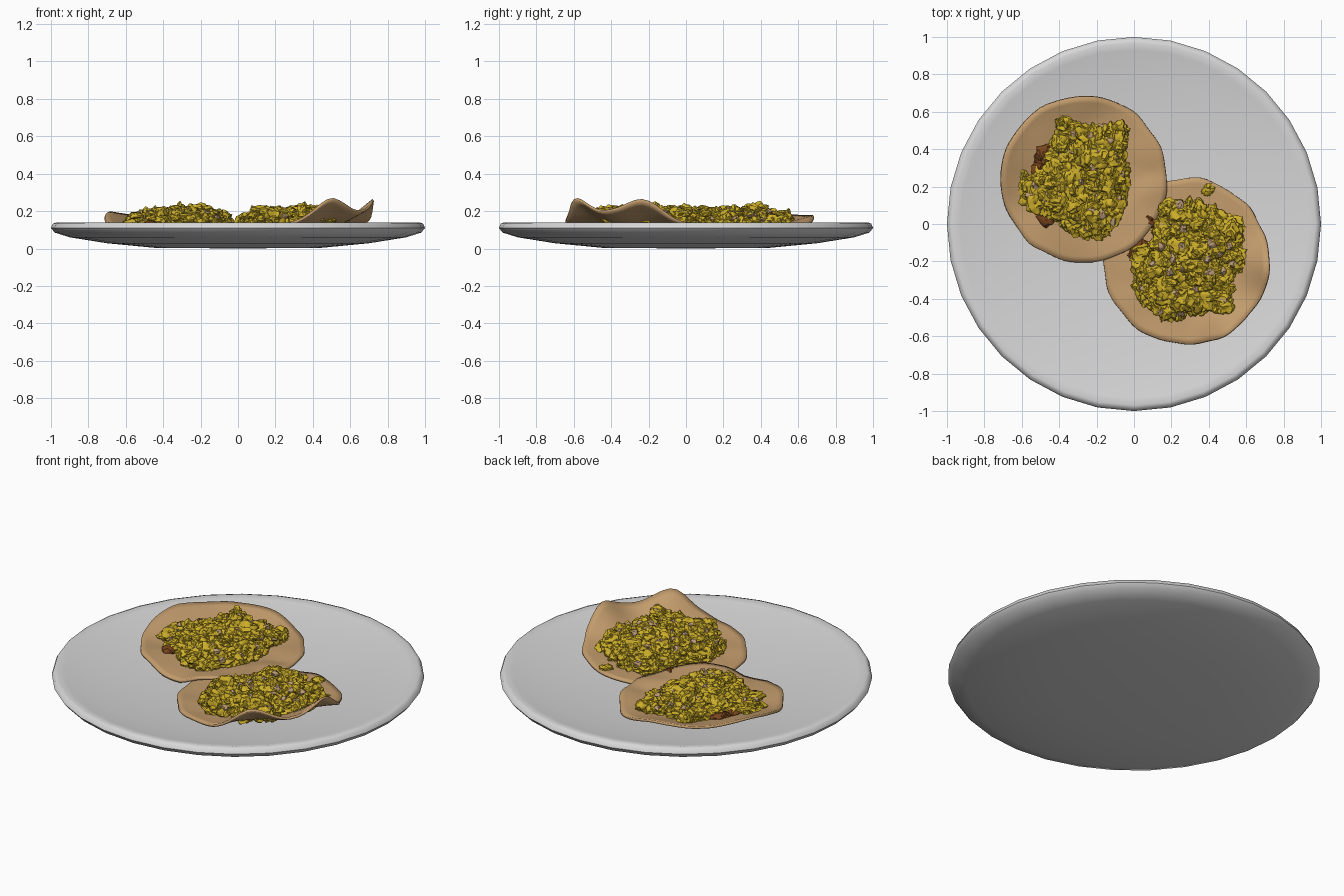
import bpy, bmesh, math, random
from mathutils import Vector, noise

if "Cube" in bpy.data.objects:
    bpy.data.objects.remove(bpy.data.objects["Cube"])

random.seed(4)


def material(name, rgb):
    m = bpy.data.materials.new(name)
    m.diffuse_color = (*rgb, 1)
    m.use_nodes = True
    m.node_tree.nodes["Principled BSDF"].inputs["Base Color"].default_value = m.diffuse_color
    return m


WHITE = material("plate white", (0.68, 0.68, 0.68))
TORTILLA = material("tortilla tan", (0.54, 0.33, 0.15))
EGG = material("egg yellow", (0.60, 0.42, 0.022))
MEAT = material("meat brown", (0.19, 0.06, 0.012))
BITS = material("onion beige", (0.50, 0.32, 0.18))


def finish(name, bm, mat, angle=40):
    bmesh.ops.recalc_face_normals(bm, faces=bm.faces)
    me = bpy.data.meshes.new(name)
    bm.to_mesh(me)
    bm.free()
    me.materials.append(mat)
    for p in me.polygons:
        p.use_smooth = True
    me.set_sharp_from_angle(angle=math.radians(angle))
    ob = bpy.data.objects.new(name, me)
    bpy.context.collection.objects.link(ob)
    return ob


# Plate: lathed profile with 32 sides
INNER = [(0.97, 0.14), (0.93, 0.132), (0.8, 0.112), (0.6, 0.09), (0.3, 0.072), (0, 0.068)]
OUTER = [(0, 0), (0.45, 0.004), (0.7, 0.028), (0.9, 0.06), (0.98, 0.085), (1.0, 0.11), (0.99, 0.133)]
bm = bmesh.new()
vs = [bm.verts.new((0, r, z)) for r, z in OUTER + INNER]
es = [bm.edges.new(p) for p in zip(vs, vs[1:])]
bmesh.ops.spin(bm, geom=vs + es, cent=(0, 0, 0), axis=(0, 0, 1), angle=math.tau, steps=32)
bmesh.ops.remove_doubles(bm, verts=bm.verts, dist=0.0005)
finish("plate", bm, WHITE, 50)


def bowl(x, y):
    """Height of the plate's inner surface."""
    r = math.hypot(x, y)
    for (r1, z1), (r0, z0) in zip(INNER, INNER[1:]):
        if r0 <= r <= r1:
            return z0 + (z1 - z0) * (r - r0) / (r1 - r0)
    return 0.14


# Tortillas: thin discs following the plate, with lifted, wavy edges
R = 0.445
C1, C2 = (-0.27, 0.24), (0.28, -0.2)


def bump(deg, centre, width):
    d = (deg - centre + 180) % 360 - 180
    return math.exp(-(d / width) ** 2)


def height(which, x, y):
    cx, cy = (C1, C2)[which]
    rho = math.hypot(x - cx, y - cy) / R
    deg = math.degrees(math.atan2(y - cy, x - cx))
    edge = max(0, (rho - 0.5) / 0.5) ** 1.4
    z = bowl(x, y) + 0.022 + 0.006 * noise.noise(Vector((x * 7, y * 7, which * 5)))
    if which:
        lift = 0.11 * bump(deg, -3, 18) + 0.115 * bump(deg, -60, 18) + 0.045 * bump(deg, -30, 20)
    else:
        lift = 0.045 * bump(deg, 140, 60) + 0.012 * math.sin(math.radians(deg * 5))
        over = 1 - math.hypot(x - C2[0], y - C2[1]) / R
        z += 0.024 * min(1, max(0, (over + 0.15) / 0.2))
    return z + edge * lift


def tortilla(name, which):
    cx, cy = (C1, C2)[which]
    bm = bmesh.new()
    rings, n, grid = 14, 80, []
    for i in range(1, rings + 1):
        ring = []
        for j in range(n):
            a = math.tau * j / n
            w = 1 + 0.03 * noise.noise(Vector((math.cos(a) * 3, math.sin(a) * 3, which * 9)))
            r = R * i / rings * w
            x, y = cx + r * math.cos(a), cy + r * math.sin(a)
            ring.append(bm.verts.new((x, y, height(which, x, y))))
        grid.append(ring)
    mid = bm.verts.new((cx, cy, height(which, cx, cy)))
    for j in range(n):
        k = (j + 1) % n
        bm.faces.new((mid, grid[0][j], grid[0][k]))
        for a, b in zip(grid, grid[1:]):
            bm.faces.new((a[j], b[j], b[k], a[k]))
    ob = finish(name, bm, TORTILLA, 60)
    mod = ob.modifiers.new("thickness", 'SOLIDIFY')
    mod.thickness = 0.014
    mod.offset = -1


tortilla("left_tortilla", 0)
tortilla("right_tortilla", 1)


# Fillings: heaps of crumpled lumps scattered inside an outline
def lump(bm, p, size, flat=0.8, detail=3, rough=0.55):
    new = bmesh.ops.create_icosphere(bm, subdivisions=detail, radius=1)["verts"]
    seed = Vector([random.uniform(-50, 50) for _ in range(3)])
    sx, sy = random.uniform(0.8, 1.3), random.uniform(0.8, 1.3)
    for v in new:
        d = v.co.copy()
        k = size * (1 + rough * noise.noise(d * 1.5 + seed) + 0.35 * noise.noise(d * 3.5 + seed))
        v.co = Vector(p) + Vector((d.x * sx, d.y * sy, d.z * flat)) * k


def edge_depth(poly, x, y):
    """Distance inside the outline, or -1 when outside."""
    inside, best = False, 9
    for (ax, ay), (bx, by) in zip(poly, poly[1:] + poly[:1]):
        if (ay > y) != (by > y) and x < ax + (bx - ax) * (y - ay) / (by - ay):
            inside = not inside
        t = ((x - ax) * (bx - ax) + (y - ay) * (by - ay)) / ((bx - ax) ** 2 + (by - ay) ** 2)
        t = min(1, max(0, t))
        best = min(best, math.hypot(x - ax - t * (bx - ax), y - ay - t * (by - ay)))
    return best if inside else -1


def scatter(poly, count, margin, gap):
    """Well-spaced random points inside the outline."""
    xs, ys = zip(*poly)
    pts, tries = [], 0
    while len(pts) < count and tries < 6000:
        tries += 1
        x, y = random.uniform(min(xs), max(xs)), random.uniform(min(ys), max(ys))
        d = edge_depth(poly, x, y)
        if d > margin and all(math.hypot(x - q[0], y - q[1]) > gap for q in pts):
            pts.append((x, y, d))
    return pts


def filling(side, which, poly, meat_spots, extra):
    # scrambled egg: a low bed layer and a raised top layer
    bm = bmesh.new()
    for x, y, d in scatter(poly, 90, 0.025, 0.04):
        lump(bm, (x, y, height(which, x, y) + 0.025), 0.042)
    for x, y, d in scatter(poly, 110, 0.025, 0.036):
        z = height(which, x, y) + 0.03 + 0.055 * min(1, d / 0.11) + random.uniform(-0.018, 0.02)
        lump(bm, (x, y, z), random.uniform(0.03, 0.043), random.uniform(0.6, 1.0))
    for x, y in extra:
        lump(bm, (x, y, height(which, x, y) + 0.015), 0.025)
    finish(side + "_scrambled_egg", bm, EGG, 35)
    # browned meat showing from under the egg
    bm = bmesh.new()
    for x, y in meat_spots:
        for _ in range(3):
            px, py = x + random.uniform(-0.02, 0.02), y + random.uniform(-0.03, 0.03)
            lump(bm, (px, py, height(which, px, py) + 0.015), 0.036, 0.7, 2)
    finish(side + "_meat", bm, MEAT, 35)
    # small onion bits peeking out of the heap
    bm = bmesh.new()
    for x, y, d in scatter(poly, 26, 0.01, 0.06):
        z = height(which, x, y) + 0.045 + 0.06 * min(1, d / 0.11)
        lump(bm, (x, y, z), 0.02, 0.8, 2)
    finish(side + "_onion_bits", bm, BITS, 35)


filling("left", 0,
        [(-0.40, 0.57), (-0.25, 0.51), (-0.05, 0.54), (-0.03, 0.3), (-0.06, 0.1), (-0.1, -0.03),
         (-0.26, -0.08), (-0.42, 0.02), (-0.57, 0.1), (-0.61, 0.22), (-0.48, 0.3), (-0.44, 0.43)],
        [(-0.51, 0.36), (-0.47, 0.40), (-0.46, 0.05), (-0.50, 0.30)],
        [(-0.59, 0.26)])
filling("right", 1,
        [(0.16, 0.13), (0.36, 0.12), (0.46, 0.07), (0.58, 0.0), (0.59, -0.2), (0.52, -0.32),
         (0.54, -0.48), (0.4, -0.47), (0.18, -0.51), (0.05, -0.43), (-0.01, -0.32), (0.0, -0.16),
         (0.1, -0.05)],
        [(0.01, -0.18), (0.03, -0.12), (0.10, 0.02), (0.24, -0.44)],
        [(0.40, 0.19), (0.39, 0.18)])
